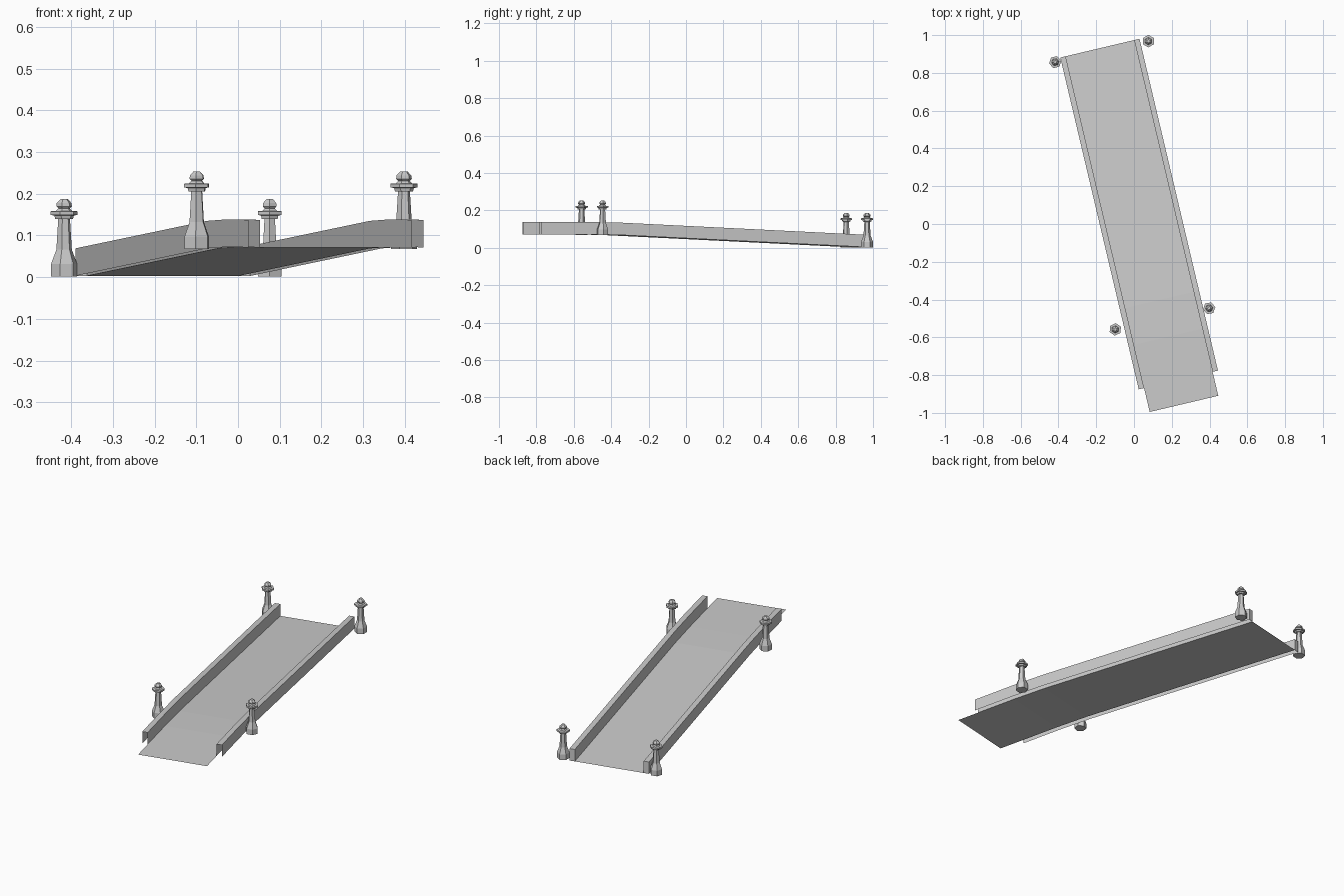
import bpy, bmesh, math
from mathutils import Vector

if "Cube" in bpy.data.objects:
    bpy.data.objects.remove(bpy.data.objects["Cube"])

ANG = math.radians(13.3)
ORIGIN = Vector((-0.362, 0.888, 0))          # back left corner of the deck
ALONG = Vector((math.sin(ANG), -math.cos(ANG), 0))
ACROSS = Vector((math.cos(ANG), math.sin(ANG), 0))
WIDTH, LENGTH, WALL_END = 0.373, 1.935, 1.805
# ramp slope: (distance along, height)
SLOPE = [(0, 0.003), (1.37, 0.069), (1.57, 0.0725)]


def point(s, u, z):
    return ORIGIN + ALONG * s + ACROSS * u + Vector((0, 0, z))


def make_object(name, bm):
    bmesh.ops.recalc_face_normals(bm, faces=bm.faces)
    mesh = bpy.data.meshes.new(name)
    bm.to_mesh(mesh)
    bm.free()
    obj = bpy.data.objects.new(name, mesh)
    bpy.context.collection.objects.link(obj)
    return obj


def sweep(name, section, end, cap=False):
    """Sweep an open section of (across, up) points along the ramp slope."""
    bm = bmesh.new()
    rows = [[bm.verts.new(point(s, u, z + h)) for u, h in section]
            for s, z in SLOPE + [(end, 0.0715)]]
    for a, b in zip(rows, rows[1:]):
        for i in range(len(section) - 1):
            bm.faces.new((a[i], b[i], b[i + 1], a[i + 1]))
    if cap:
        bm.faces.new(rows[0])
    return make_object(name, bm)


# Deck sheet
sweep("ramp_deck", [(0, 0), (WIDTH, 0)], LENGTH)

# Side walls: hollow channels, closed at the low end
T, H = 0.029, 0.066
sweep("left_wall", [(-T, 0), (-T, H), (0, H), (0, 0)], WALL_END, True)
sweep("right_wall", [(WIDTH, 0), (WIDTH, H), (WIDTH + T, H), (WIDTH + T, 0)], WALL_END, True)

# Turned low-poly post: (radius, height) rings
POST = [(0.032, 0), (0.032, 0.03), (0.019, 0.064), (0.0145, 0.137),
        (0.022, 0.138), (0.024, 0.146), (0.033, 0.147), (0.033, 0.156),
        (0.02, 0.157), (0.014, 0.163), (0.019, 0.168), (0.018, 0.176),
        (0.009, 0.185)]


def post(name, x, y, z, turn, sides=6):
    bm = bmesh.new()
    rings = []
    for r, h in POST:
        rings.append([bm.verts.new((r * math.cos(2 * math.pi * k / sides),
                                    r * math.sin(2 * math.pi * k / sides), h))
                      for k in range(sides)])
    for a, b in zip(rings, rings[1:]):
        for k in range(sides):
            n = (k + 1) % sides
            bm.faces.new((a[k], a[n], b[n], b[k]))
    bm.faces.new(rings[0])
    bm.faces.new(rings[-1])
    obj = make_object(name, bm)
    obj.location = (x, y, z)
    obj.rotation_euler.z = math.radians(turn)


# Four corner posts
post("back_left_post", -0.417, 0.857, 0.002, 13)
post("back_right_post", 0.076, 0.968, 0.002, 30)
post("front_left_post", -0.099, -0.558, 0.068, 25)
post("front_right_post", 0.398, -0.446, 0.068, 10)
